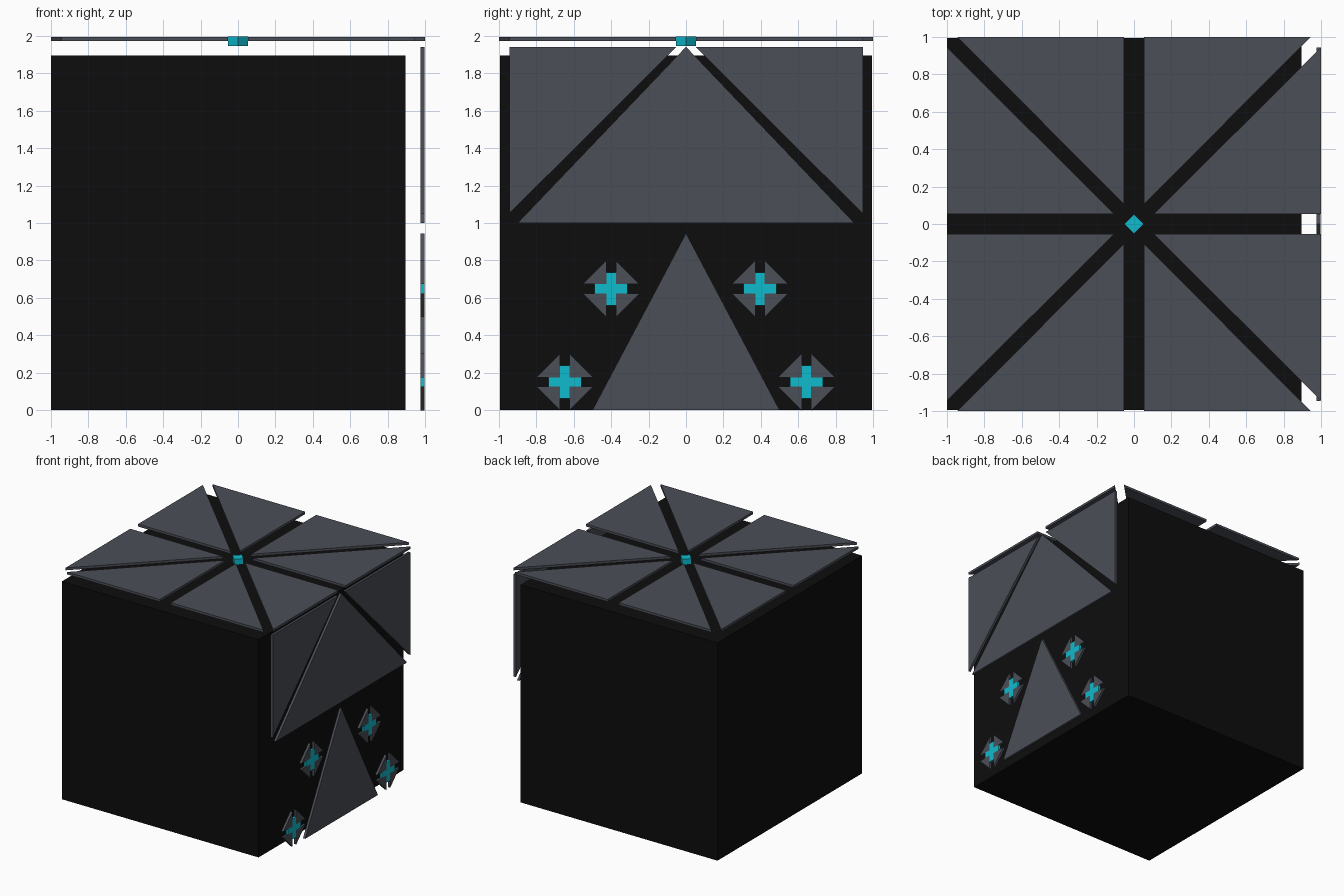
import bpy, bmesh

if "Cube" in bpy.data.objects:
    bpy.data.objects.remove(bpy.data.objects["Cube"])


def material(name, rgb):
    m = bpy.data.materials.new(name)
    m.diffuse_color = (*rgb, 1)
    m.use_nodes = True
    m.node_tree.nodes["Principled BSDF"].inputs["Base Color"].default_value = m.diffuse_color
    return m


BLACK = material("black", (0.004, 0.004, 0.004))
GREY = material("slate_grey", (0.070, 0.077, 0.096))
CYAN = material("cyan", (0.005, 0.50, 0.62))


def prism(name, outline, low, high, mat, axis="z"):
    """Extrude a flat outline: (x, y) along z, or (y, z) along x."""
    def place(p, h):
        return (p[0], p[1], h) if axis == "z" else (h, p[0], p[1])
    bm = bmesh.new()
    bottom = [bm.verts.new(place(p, low)) for p in outline]
    top = [bm.verts.new(place(p, high)) for p in outline]
    bm.faces.new(bottom)
    bm.faces.new(top)
    for i in range(len(outline)):
        j = (i + 1) % len(outline)
        bm.faces.new((bottom[i], bottom[j], top[j], top[i]))
    bmesh.ops.recalc_face_normals(bm, faces=bm.faces)
    mesh = bpy.data.meshes.new(name)
    bm.to_mesh(mesh)
    bm.free()
    mesh.materials.append(mat)
    ob = bpy.data.objects.new(name, mesh)
    bpy.context.collection.objects.link(ob)
    return ob


# Main block
prism("block", [(-1, -0.995), (0.895, -0.995), (0.895, 0.995), (-1, 0.995)],
      0, 1.895, BLACK)

# Eight floating roof plates, two per quadrant
TOP = (1.973, 1.994)
for sx in (-1, 1):
    for sy in (-1, 1):
        tri = [(0.053, 0.105), (0.053, 1), (0.945, 1)]
        prism("roof_plate", [(sx * a, sy * b) for a, b in tri], *TOP, GREY)
        prism("roof_plate", [(sx * b, sy * a) for a, b in tri], *TOP, GREY)

# Diamond stud in the middle of the roof
R = 0.053
prism("roof_stud", [(R, 0), (0, R), (-R, 0), (0, -R)], 1.945, 1.996, CYAN)

# Floating side plates: large triangle, two corners, lower spike
SIDE = (0.976, 0.997)
prism("upper_side_plate", [(-0.9, 1), (0.9, 1), (0, 1.942)], *SIDE, GREY, "x")
prism("lower_side_plate", [(-0.5, 0), (0.5, 0), (0, 0.945)], *SIDE, GREY, "x")
for s in (-1, 1):
    prism("corner_side_plate",
          [(s * 0.945, 1.05), (s * 0.945, 1.942), (s * 0.05, 1.942)],
          *SIDE, GREY, "x")

# Four ornaments: a split diamond around a cross
G, D, L = 0.025, 0.152, 0.088
CROSS = [(G, G), (G, L), (-G, L), (-G, G), (-L, G), (-L, -G),
         (-G, -G), (-G, -L), (G, -L), (G, -G), (L, -G), (L, G)]
for cy, cz in ((-0.4, 0.648), (0.396, 0.648), (-0.648, 0.15), (0.644, 0.15)):
    prism("ornament_cross", [(cy + a, cz + b) for a, b in CROSS],
          *SIDE, CYAN, "x")
    for sy in (-1, 1):
        for sz in (-1, 1):
            prism("ornament_wedge",
                  [(cy + sy * a, cz + sz * b)
                   for a, b in ((G, G), (D, G), (G, D))],
                  *SIDE, GREY, "x")
